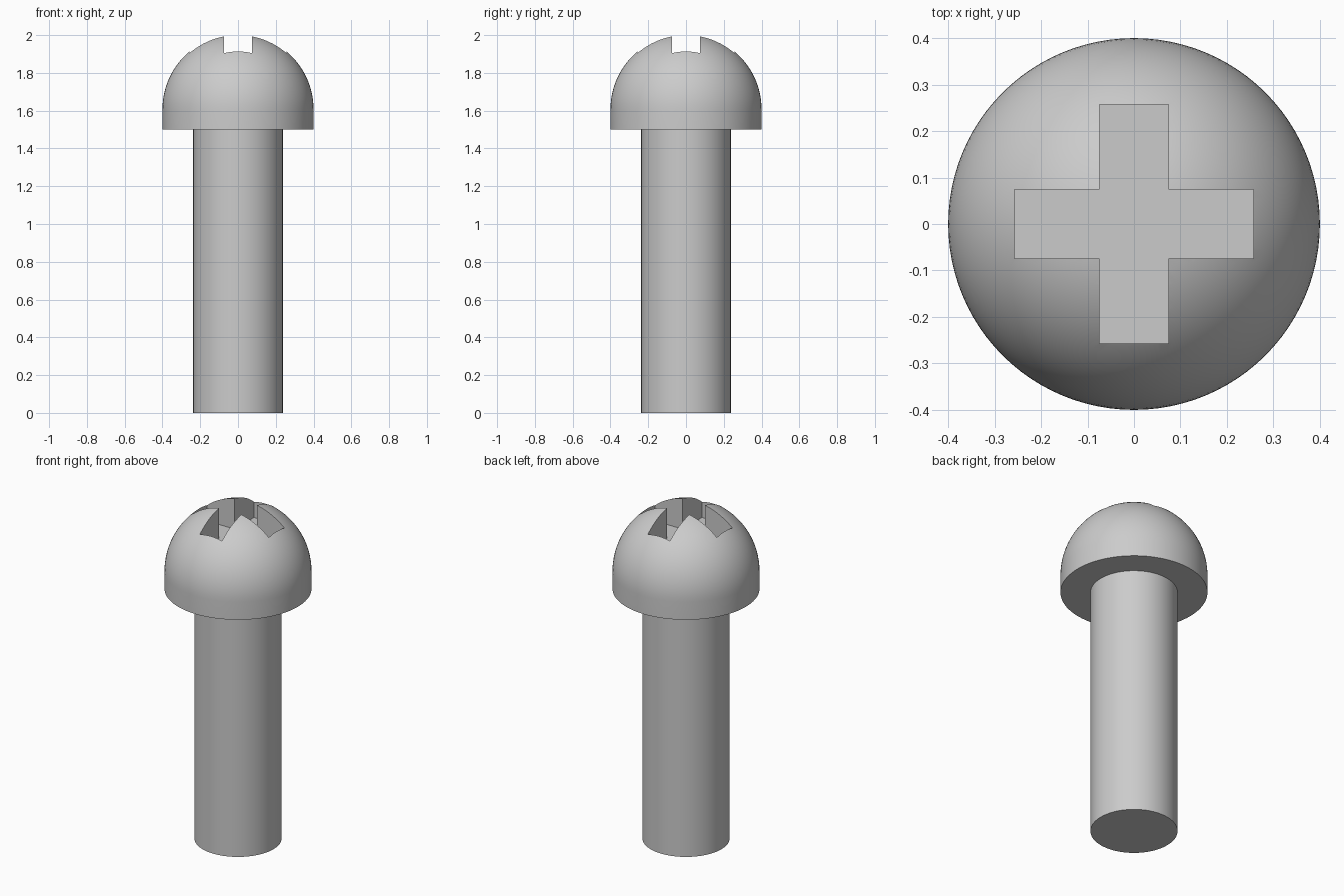
import bpy, bmesh, math
from mathutils import Vector

if "Cube" in bpy.data.objects:
    bpy.data.objects.remove(bpy.data.objects["Cube"])

HEAD_R, HEAD_Z, DOME_Z = 0.4, 1.5, 1.607
SHAFT_R = 0.237
SLOT_HALF_LENGTH, SLOT_HALF_WIDTH, SLOT_FLOOR = 0.257, 0.074, 1.81

steel = bpy.data.materials.new("grey_steel")
steel.use_nodes = True
steel.diffuse_color = (0.6, 0.6, 0.6, 1)
steel.node_tree.nodes["Principled BSDF"].inputs["Base Color"].default_value = (0.6, 0.6, 0.6, 1)


def make_object(name, bm):
    bmesh.ops.recalc_face_normals(bm, faces=bm.faces)
    mesh = bpy.data.meshes.new(name)
    bm.to_mesh(mesh)
    bm.free()
    mesh.materials.append(steel)
    obj = bpy.data.objects.new(name, mesh)
    bpy.context.collection.objects.link(obj)
    return obj


def lathe(name, profile, steps=96):
    """Turn a (radius, height) profile around the z axis."""
    bm = bmesh.new()
    verts = [bm.verts.new((r, 0, z)) for r, z in profile]
    edges = [bm.edges.new(pair) for pair in zip(verts, verts[1:])]
    bmesh.ops.spin(bm, geom=verts + edges, cent=(0, 0, 0), axis=(0, 0, 1),
                   angle=math.tau, steps=steps, use_duplicate=False)
    bmesh.ops.remove_doubles(bm, verts=bm.verts, dist=1e-5)
    return make_object(name, bm)


def smooth(obj):
    bpy.ops.object.select_all(action="DESELECT")
    obj.select_set(True)
    bpy.context.view_layer.objects.active = obj
    bpy.ops.object.shade_smooth_by_angle(angle=math.radians(30))


# Shaft
shaft = lathe("shaft", [(0, 0), (SHAFT_R, 0), (SHAFT_R, HEAD_Z + 0.02), (0, HEAD_Z + 0.02)])

# Domed head with a short straight rim
arc = [math.radians(90 * i / 24) for i in range(24)]
dome = [(HEAD_R * math.cos(a), DOME_Z + HEAD_R * math.sin(a)) for a in arc]
head = lathe("head", [(0, HEAD_Z), (HEAD_R, HEAD_Z)] + dome + [(0, DOME_Z + HEAD_R)])

# Cross-shaped cutter: a plus outline made by turning one arm four times
bm = bmesh.new()
l, w = SLOT_HALF_LENGTH, SLOT_HALF_WIDTH
outline = []
for quarter in range(4):
    c, s = round(math.cos(quarter * math.pi / 2)), round(math.sin(quarter * math.pi / 2))
    for x, y in ((l, -w), (l, w), (w, w)):
        outline.append(bm.verts.new((c * x - s * y, s * x + c * y, SLOT_FLOOR)))
base = bm.faces.new(outline)
top = bmesh.ops.extrude_face_region(bm, geom=[base])["geom"]
bmesh.ops.translate(bm, vec=Vector((0, 0, 0.4)),
                    verts=[v for v in top if isinstance(v, bmesh.types.BMVert)])
cutter = make_object("cross_slot_cutter", bm)

# Cut the cross recess, then drop the cutter
cut = head.modifiers.new("cross_slot", "BOOLEAN")
cut.operation = "DIFFERENCE"
cut.solver = "EXACT"
cut.object = cutter
bpy.context.view_layer.objects.active = head
head.select_set(True)
bpy.ops.object.modifier_apply(modifier=cut.name)
bpy.data.objects.remove(cutter)

for part in (shaft, head):
    smooth(part)
